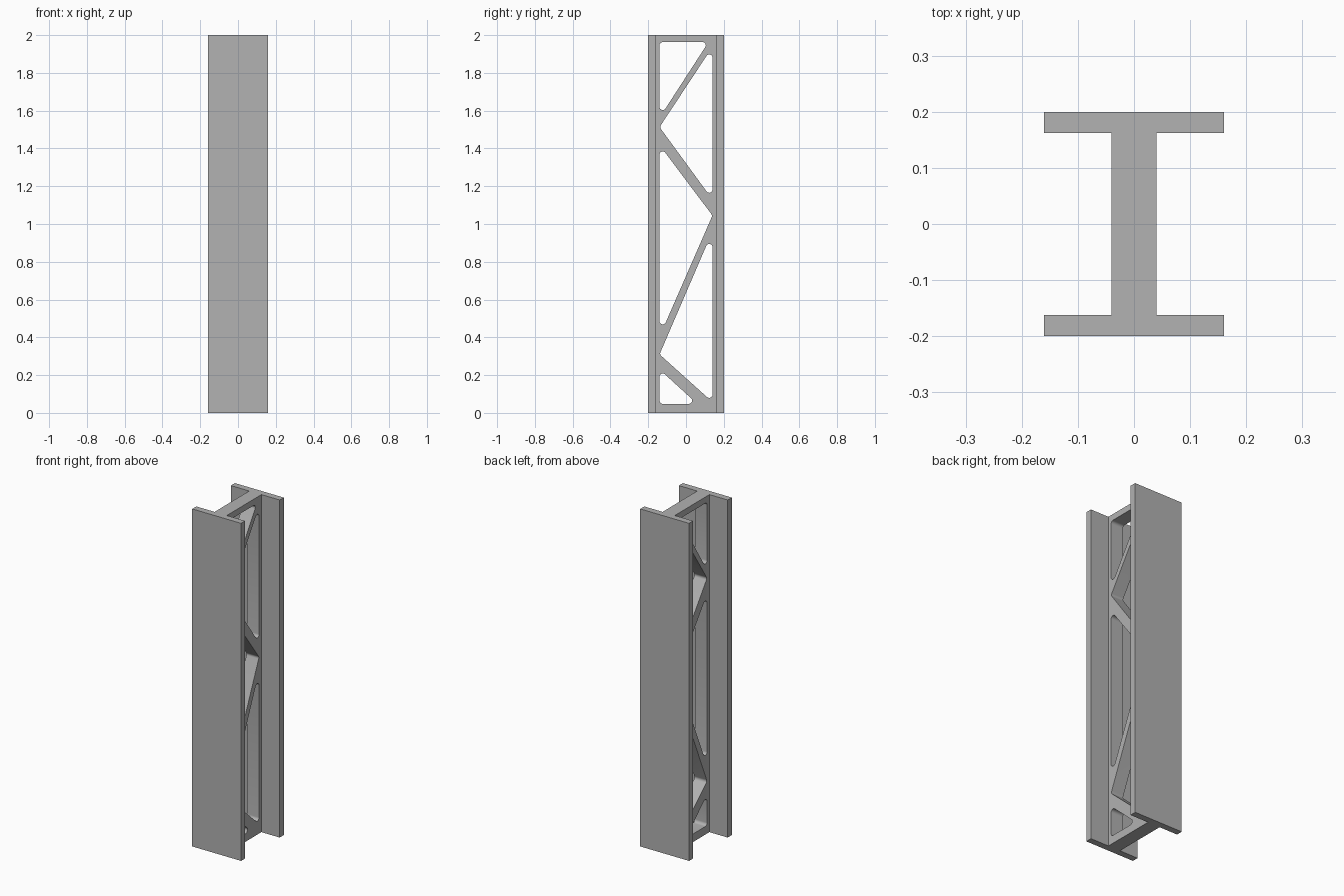
import bpy, bmesh, math
from mathutils import Vector

if "Cube" in bpy.data.objects:
    bpy.data.objects.remove(bpy.data.objects["Cube"])

HEIGHT = 2.0
FLANGE_X, WEB_X = 0.16, 0.04      # half widths
OUTER_Y, INNER_Y = 0.2, 0.162     # flange faces
EDGE = 0.14                       # outer limit of the web openings
RADIUS, STEPS = 0.017, 8

steel = bpy.data.materials.new("steel_grey")
steel.use_nodes = True
grey = (0.445, 0.445, 0.445, 1)
steel.diffuse_color = grey
steel.node_tree.nodes["Principled BSDF"].inputs["Base Color"].default_value = grey


def rounded(corners):
    """Fillet every corner of a convex polygon."""
    points = [Vector(c) for c in corners]
    result = []
    for i, p in enumerate(points):
        a = (points[i - 1] - p).normalized()
        b = (points[(i + 1) % len(points)] - p).normalized()
        half = a.angle(b) / 2
        centre = p + (a + b).normalized() * RADIUS / math.sin(half)
        start = p + a * RADIUS / math.tan(half) - centre
        end = p + b * RADIUS / math.tan(half) - centre
        sweep = start.angle(end)
        for s in range(STEPS + 1):
            t = s / STEPS
            arc = start * math.sin((1 - t) * sweep) + end * math.sin(t * sweep)
            result.append(centre + arc / math.sin(sweep))
    return result


def add_prism(bm, outline, direction):
    face = bm.faces.new([bm.verts.new(p) for p in outline])
    extruded = bmesh.ops.extrude_face_region(bm, geom=[face], use_keep_orig=True)
    moved = [v for v in extruded["geom"] if isinstance(v, bmesh.types.BMVert)]
    bmesh.ops.translate(bm, verts=moved, vec=direction)


def make_object(name, bm):
    bmesh.ops.recalc_face_normals(bm, faces=bm.faces)
    mesh = bpy.data.meshes.new(name)
    bm.to_mesh(mesh)
    bm.free()
    mesh.materials.append(steel)
    obj = bpy.data.objects.new(name, mesh)
    bpy.context.collection.objects.link(obj)
    return obj


# I-section beam: one quarter outline mirrored around
half = [(WEB_X, INNER_Y), (FLANGE_X, INNER_Y), (FLANGE_X, OUTER_Y)]
half += [(-x, y) for x, y in reversed(half)]
section = half + [(-x, -y) for x, y in half]
bm = bmesh.new()
add_prism(bm, [(x, y, 0) for x, y in section], (0, 0, HEIGHT))
beam = make_object("lattice_beam", bm)

# Triangular openings between the zigzag struts, as (y, z) corners
openings = [
    [(-EDGE, 1.963), (0.119, 1.963), (-EDGE, 1.563)],
    [(EDGE, 1.937), (EDGE, 1.13), (-EDGE, 1.513)],
    [(-EDGE, 1.418), (EDGE, 1.045), (-EDGE, 0.404)],
    [(EDGE, 0.96), (EDGE, 0.058), (-EDGE, 0.31)],
    [(-EDGE, 0.23), (0.059, 0.048), (-EDGE, 0.048)],
]
bm = bmesh.new()
for corners in openings:
    add_prism(bm, [(-0.1, p.x, p.y) for p in rounded(corners)], (0.2, 0, 0))
cutter = make_object("opening_cutter", bm)
cutter.hide_render = True

# Cut the openings through the web
cut = beam.modifiers.new("openings", "BOOLEAN")
cut.operation = "DIFFERENCE"
cut.solver = "EXACT"
cut.object = cutter
bpy.ops.object.select_all(action="DESELECT")
beam.select_set(True)
bpy.context.view_layer.objects.active = beam
bpy.ops.object.modifier_apply(modifier=cut.name)
bpy.data.objects.remove(cutter)
bpy.ops.object.shade_smooth_by_angle(angle=math.radians(30))
